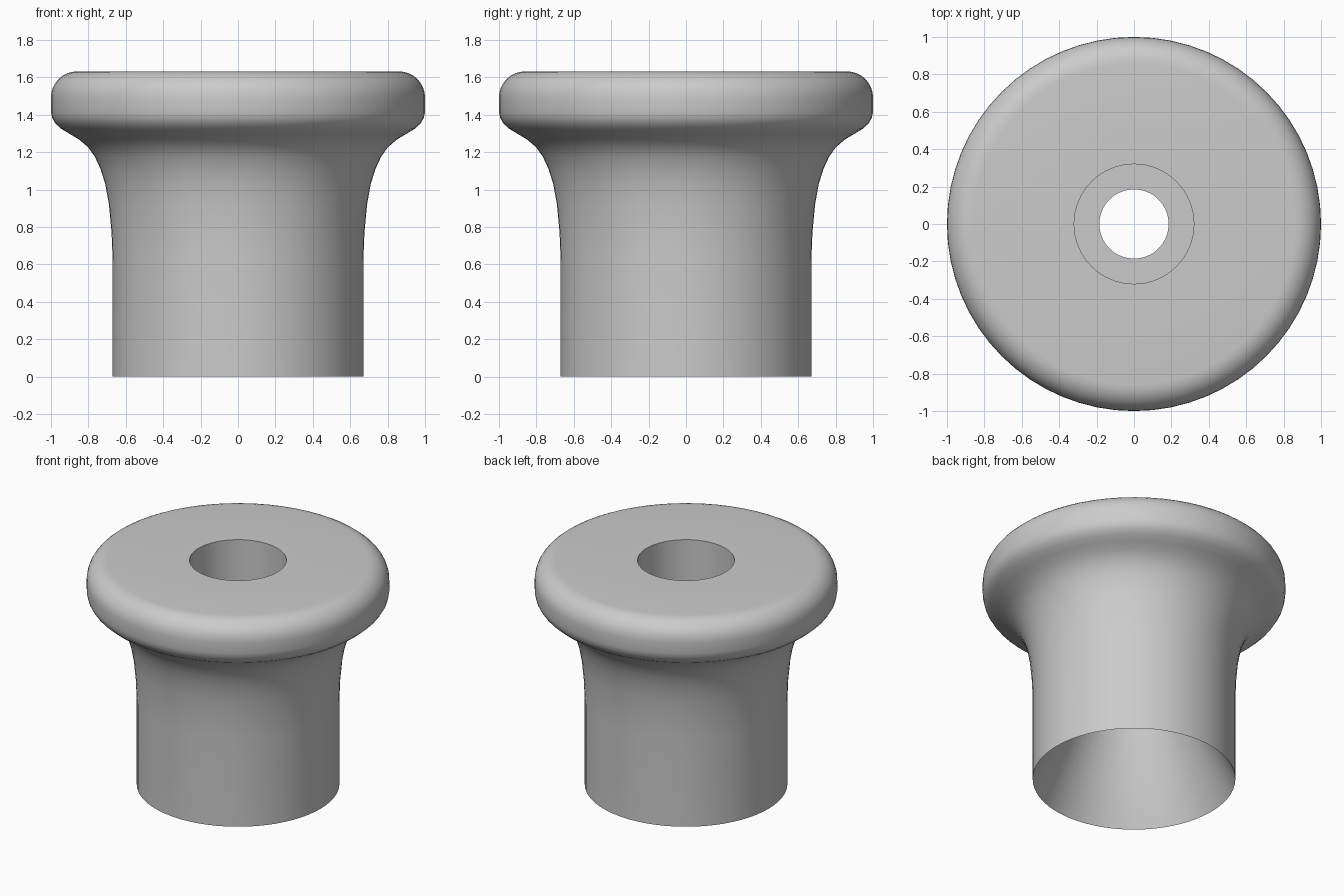
import bpy
import bmesh
import math

SEGMENTS = 64

cube = bpy.data.objects.get("Cube")
if cube:
    bpy.data.objects.remove(cube, do_unlink=True)

# Plain grey finish
grey = bpy.data.materials.new("grey")
grey.use_nodes = True
colour = (0.6, 0.6, 0.6, 1)
grey.diffuse_color = colour
grey.node_tree.nodes["Principled BSDF"].inputs["Base Color"].default_value = colour


def lathe(name, profile):
    """Spin a closed (radius, height) profile about the vertical axis."""
    bm = bmesh.new()
    verts = [bm.verts.new((r, 0, z)) for r, z in profile]
    edges = [bm.edges.new((a, b)) for a, b in zip(verts, verts[1:] + verts[:1])]
    bmesh.ops.spin(bm, geom=verts + edges, cent=(0, 0, 0), axis=(0, 0, 1),
                   angle=math.tau, steps=SEGMENTS, use_merge=True)
    bmesh.ops.remove_doubles(bm, verts=bm.verts, dist=0.0005)
    bmesh.ops.recalc_face_normals(bm, faces=bm.faces)
    mesh = bpy.data.meshes.new(name)
    bm.to_mesh(mesh)
    bm.free()
    mesh.materials.append(grey)
    obj = bpy.data.objects.new(name, mesh)
    bpy.context.collection.objects.link(obj)
    bpy.ops.object.select_all(action="DESELECT")
    obj.select_set(True)
    bpy.context.view_layer.objects.active = obj
    bpy.ops.object.shade_smooth_by_angle(angle=math.radians(35))
    return obj


# Straight stem flaring into the underside of the head
stem = [(0.67, 0), (0.67, 0.62), (0.676, 0.77), (0.69, 0.92), (0.71, 1.03),
        (0.735, 1.11), (0.765, 1.175), (0.80, 1.225), (0.85, 1.268),
        (0.90, 1.298), (0.945, 1.325), (0.975, 1.352), (0.993, 1.382), (1, 1.415)]

# Rounded upper rim
round_r = 0.14
rim = []
for i in range(9):
    a = math.radians(90 * i / 8)
    rim.append((1 - round_r + round_r * math.cos(a),
                1.632 - round_r + round_r * math.sin(a)))

# Counterbored hole above a tapered hollow
bore = [(0.32, 1.632), (0.32, 1.1), (0.185, 1.1), (0.185, 1.0)]

lathe("hollow_knob", stem + rim + bore)
